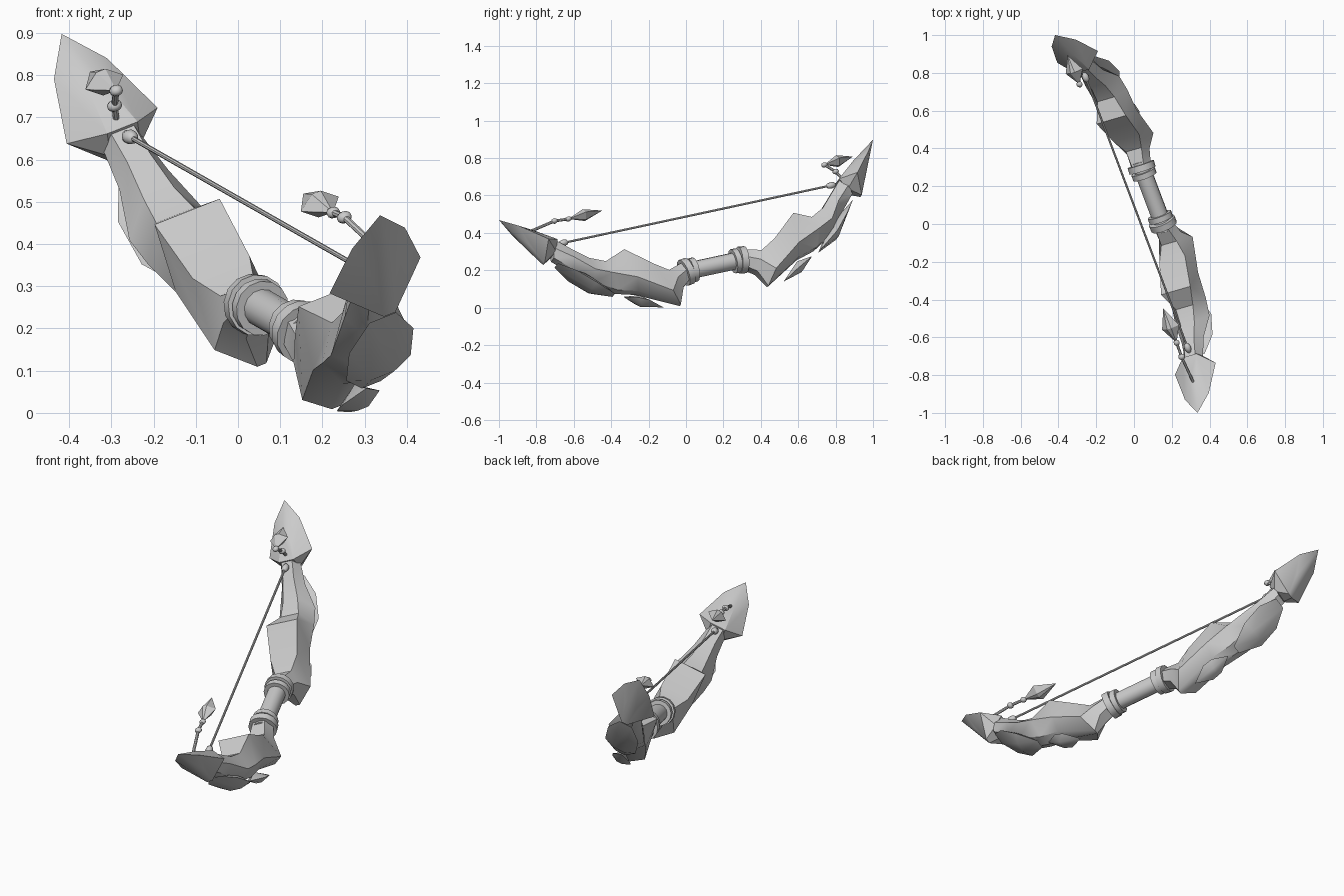
import bpy, bmesh
from mathutils import Vector, Matrix

cube = bpy.data.objects.get("Cube")
if cube:
    bpy.data.objects.remove(cube)

mat = bpy.data.materials.new("plain grey")
mat.use_nodes = True
GREY = (0.6, 0.6, 0.6, 1)
mat.diffuse_color = GREY
mat.node_tree.nodes["Principled BSDF"].inputs["Base Color"].default_value = GREY

# Bow frame: u along the grip, v towards the string, w across the limbs
U = Vector((-0.346, 0.917, 0.197)).normalized()
W = U.cross(Vector((-0.273, -0.299, 0.913))).normalized()
V = W.cross(U)
FRAME = Matrix((U, V, W)).transposed().to_4x4()
FRAME.translation = (0.096, 0.15, 0.226)


def finish(name, bm, side=1, angle=0.6):
    """Mirror along u if needed, place in the bow frame, shade and link."""
    bmesh.ops.transform(bm, matrix=FRAME @ Matrix.Diagonal((side, 1, 1, 1)), verts=bm.verts)
    bmesh.ops.recalc_face_normals(bm, faces=bm.faces)
    mesh = bpy.data.meshes.new(name)
    bm.to_mesh(mesh)
    bm.free()
    mesh.materials.append(mat)
    ob = bpy.data.objects.new(name, mesh)
    bpy.context.collection.objects.link(ob)
    bpy.ops.object.select_all(action='DESELECT')
    ob.select_set(True)
    bpy.context.view_layer.objects.active = ob
    bpy.ops.object.shade_smooth_by_angle(angle=angle)


def loft(name, rings, side=1, angle=0.6):
    bm = bmesh.new()
    loops = [[bm.verts.new(p) for p in ring] for ring in rings]
    n = len(loops[0])
    for a, b in zip(loops, loops[1:]):
        for i in range(n):
            j = (i + 1) % n
            bm.faces.new((a[i], a[j], b[j], b[i]))
    bm.faces.new(loops[0])
    bm.faces.new(loops[-1])
    finish(name, bm, side, angle)


def hull(name, points, side=1):
    """Faceted solid around points given on one half, mirrored across w."""
    bm = bmesh.new()
    for u, v, w in points:
        for s in ((1, -1) if w else (1,)):
            bm.verts.new((u, v, s * w))
    res = bmesh.ops.convex_hull(bm, input=bm.verts)
    inside = [g for g in res["geom_interior"] if isinstance(g, bmesh.types.BMVert)]
    bmesh.ops.delete(bm, geom=inside, context='VERTS')
    finish(name, bm, side, 0.45)


def rod(name, a, b, r, side=1, sides=8):
    a, b = Vector(a), Vector(b)
    bm = bmesh.new()
    turn = (b - a).to_track_quat('Z', 'Y').to_matrix().to_4x4()
    bmesh.ops.create_cone(bm, cap_ends=True, segments=sides, radius1=r, radius2=r,
                          depth=(b - a).length,
                          matrix=Matrix.Translation((a + b) / 2) @ turn)
    finish(name, bm, side)


def bead(name, at, size, side=1):
    bm = bmesh.new()
    bmesh.ops.create_uvsphere(bm, u_segments=8, v_segments=6, radius=1,
                              matrix=Matrix.Translation(at) @ Matrix.Diagonal((*size, 1)))
    finish(name, bm, side, 1.2)


# Grip and string
rod("grip", (-0.2, 0, 0), (0.2, 0, 0), 0.046, sides=14)
rod("bow_string", (-0.79, 0.3, 0), (0.79, 0.3, 0), 0.006)

# Limb stations: string-side pair, edge pair, back pair as (u, v, half width)
STATIONS = [
    ((0.16, 0.05, 0.03), (0.16, 0, 0.055), (0.16, -0.05, 0.03)),
    ((0.27, 0.015, 0.045), (0.24, -0.04, 0.065), (0.215, -0.09, 0.03)),
    ((0.35, 0.055, 0.075), (0.3, -0.115, 0.088), (0.255, -0.178, 0.012)),
    ((0.493, 0.168, 0.086), (0.47, 0, 0.09), (0.47, -0.06, 0.03)),
    ((0.6, 0.135, 0.05), (0.6, 0.05, 0.1), (0.58, -0.03, 0.03)),
    ((0.68, 0.175, 0.04), (0.69, 0.09, 0.1), (0.7, 0.04, 0.04)),
    ((0.76, 0.25, 0.03), (0.77, 0.19, 0.065), (0.78, 0.13, 0.03)),
    ((0.84, 0.325, 0.03), (0.86, 0.27, 0.05), (0.87, 0.22, 0.03)),
]

for side, end in ((1, "upper"), (-1, "lower")):
    # Limb with its angular guard near the grip
    rings = [[*st, *[(u, v, -w) for u, v, w in reversed(st)]] for st in STATIONS]
    loft(end + "_limb", rings, side, 0.7)

    # Pair of collars around the grip end
    rod(end + "_inner_collar", (0.11, 0, 0), (0.14, 0, 0), 0.066, side, 14)
    rod(end + "_outer_collar", (0.145, 0, 0), (0.18, -0.005, 0), 0.073, side, 14)

    # Pointed blade at the limb end
    hull(end + "_blade", [(1.09, 0.5, 0), (1.02, 0.425, 0.07), (0.9, 0.303, 0.12),
                          (0.924, 0.207, 0.015), (0.98, 0.315, 0.03), (0.94, 0.405, 0.02),
                          (0.82, 0.315, 0.04), (0.85, 0.25, 0.04)], side)

    # Armour scales on the back of the limb
    hull(end + "_small_scale", [(0.35, -0.17, 0), (0.43, -0.13, 0.052), (0.48, -0.105, 0.05),
                                (0.55, -0.065, 0), (0.47, -0.135, 0.015),
                                (0.46, -0.075, 0)], side)
    hull(end + "_large_scale", [(0.6, -0.045, 0.025), (0.7, 0.02, 0.085), (0.79, 0.11, 0.085),
                                (0.86, 0.185, 0.035), (0.72, 0.005, 0.03),
                                (0.7, 0.08, 0.03)], side)

    # String knot
    bead(end + "_string_knot", (0.78, 0.3, 0), (0.03, 0.018, 0.018), side)


def charm(end, side, start, ring, near, far):
    """Cord, two beads and a diamond pendant."""
    rod(end + "_charm_cord", start, ring, 0.008, side)
    rod(end + "_charm_link", ring, near, 0.008, side)
    bead(end + "_charm_bead", ring, (0.018, 0.015, 0.018), side)
    bead(end + "_charm_cap", near, (0.018, 0.014, 0.016), side)
    n, f = Vector(near), Vector(far)
    mid = n.lerp(f, 0.45)
    hull(end + "_charm_pendant", [n, f, (mid.x, mid.y, 0.05),
                                  (mid.x, mid.y + 0.03, 0.012),
                                  (mid.x, mid.y - 0.03, 0.012)], side)


charm("lower", -1, (0.95, 0.4, 0), (0.79, 0.43, 0), (0.71, 0.425, 0), (0.51, 0.431, 0))
charm("upper", 1, (0.85, 0.33, 0), (0.83, 0.37, 0), (0.78, 0.42, 0), (0.95, 0.432, 0))
